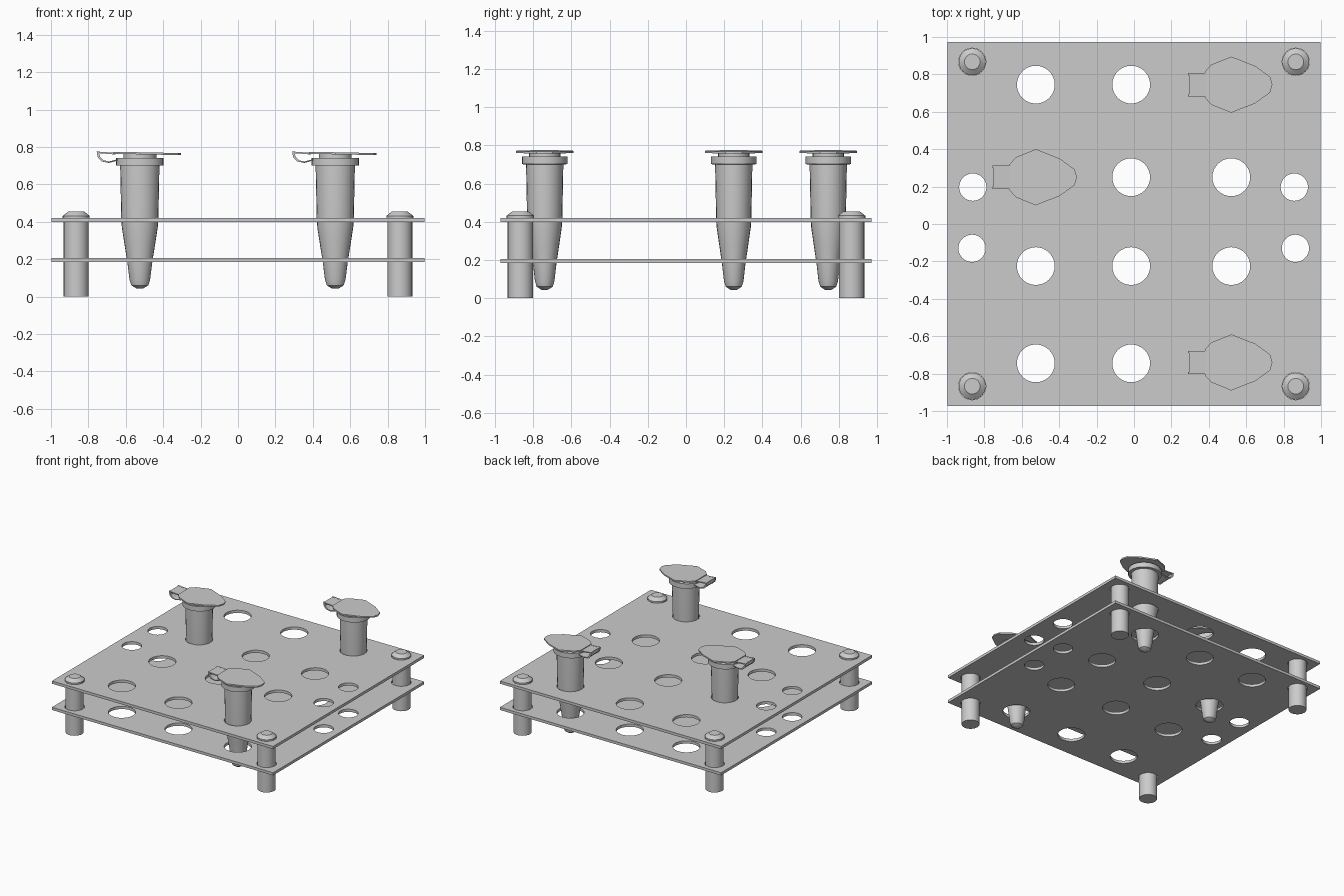
import bpy, bmesh, math

if "Cube" in bpy.data.objects:
    bpy.data.objects.remove(bpy.data.objects["Cube"])

COLS = (-0.525, -0.015, 0.52)
ROWS = (0.745, 0.25, -0.225, -0.745)
TUBES = ((0.52, 0.745), (-0.525, 0.25), (0.52, -0.74))
POSTS = [(x, y) for x in (-0.865, 0.865) for y in (-0.867, 0.867)]
SMALL = ((-0.862, 0.197), (0.857, 0.197), (-0.866, -0.13), (0.863, -0.13))


def add_object(name, bm, loc=(0, 0, 0), smooth=True):
    bmesh.ops.recalc_face_normals(bm, faces=bm.faces)
    me = bpy.data.meshes.new(name)
    bm.to_mesh(me)
    bm.free()
    ob = bpy.data.objects.new(name, me)
    ob.location = loc
    bpy.context.collection.objects.link(ob)
    if smooth:
        bpy.ops.object.select_all(action='DESELECT')
        ob.select_set(True)
        bpy.context.view_layer.objects.active = ob
        bpy.ops.object.shade_smooth_by_angle(angle=math.radians(35))
    return ob


def lathe(name, profile, sides, loc, squash=1.0):
    """Closed solid of revolution from (radius, z) points, capped at both ends."""
    bm = bmesh.new()
    rings = []
    for r, z in profile:
        rings.append([bm.verts.new((r * math.cos(2 * math.pi * i / sides),
                                    r * squash * math.sin(2 * math.pi * i / sides), z))
                      for i in range(sides)])
    for a, b in zip(rings, rings[1:]):
        for i in range(sides):
            j = (i + 1) % sides
            bm.faces.new((a[i], a[j], b[j], b[i]))
    bm.faces.new(rings[0])
    bm.faces.new(rings[-1])
    return add_object(name, bm, loc)


def prism(name, pts, place, offset, loc):
    """Outline placed in space by place(u, v), extruded by offset."""
    bm = bmesh.new()
    face = bm.faces.new([bm.verts.new(place(u, v)) for u, v in pts])
    new = bmesh.ops.extrude_face_region(bm, geom=[face], use_keep_orig=True)
    verts = [g for g in new['geom'] if isinstance(g, bmesh.types.BMVert)]
    bmesh.ops.translate(bm, verts=verts, vec=offset)
    return add_object(name, bm, loc, smooth=False)


def plate(name, z):
    """Perforated sheet: filled 2D curve with circular holes."""
    cu = bpy.data.curves.new(name + "_outline", 'CURVE')
    cu.dimensions = '2D'
    cu.fill_mode = 'BOTH'
    cu.extrude = 0.011

    def loop(pts):
        sp = cu.splines.new('POLY')
        sp.points.add(len(pts) - 1)
        for p, (x, y) in zip(sp.points, pts):
            p.co = (x, y, 0, 1)
        sp.use_cyclic_u = True

    loop([(-0.997, -0.972), (0.997, -0.972), (0.997, 0.972), (-0.997, 0.972)])
    holes = [(x, y, 0.101) for x in COLS for y in ROWS if (x, y) != (-0.525, 0.25)]
    holes += [(-0.525, 0.25, 0.101)]
    holes += [(x, y, 0.073) for x, y in list(SMALL) + POSTS]
    for cx, cy, r in holes:
        loop([(cx + r * math.cos(math.tau * i / 32), cy + r * math.sin(math.tau * i / 32))
              for i in range(32)])
    tmp = bpy.data.objects.new(name + "_curve", cu)
    bpy.context.collection.objects.link(tmp)
    dg = bpy.context.evaluated_depsgraph_get()
    me = bpy.data.meshes.new_from_object(tmp.evaluated_get(dg))
    bpy.data.objects.remove(tmp)
    bm = bmesh.new()
    bm.from_mesh(me)
    bpy.data.meshes.remove(me)
    bmesh.ops.remove_doubles(bm, verts=bm.verts, dist=1e-5)
    add_object(name, bm, (0, 0, z))


# Rack plates
plate("lower_plate", 0.195)
plate("upper_plate", 0.409)

# Corner posts with chamfered heads
for x, y in POSTS:
    lathe("corner_post", [(0.067, 0), (0.067, 0.415), (0.072, 0.42), (0.072, 0.432),
                          (0.042, 0.455)], 24, (x, y, 0))

# Tubes: body with collar, stopper, lid and hinge strap
body = [(0.018, 0.044), (0.045, 0.06), (0.055, 0.09), (0.066, 0.18), (0.082, 0.28),
        (0.096, 0.37), (0.099, 0.41), (0.105, 0.70), (0.128, 0.702), (0.128, 0.742)]
stopper = [(0.088, 0.735), (0.088, 0.764)]
half = [(-0.14, 0.07), (-0.107, 0.107), (0, 0.15), (0.128, 0.10), (0.208, 0.042)]
lid = half + [(0.22, 0)] + [(x, -y) for x, y in reversed(half)]
path = [(-0.13, 0.768), (-0.226, 0.775), (-0.22, 0.742), (-0.2, 0.722), (-0.165, 0.715),
        (-0.12, 0.727)]
inner = [(-0.12, 0.735), (-0.163, 0.723), (-0.194, 0.729), (-0.212, 0.746),
         (-0.217, 0.767), (-0.13, 0.76)]
for x, y in TUBES:
    at = (x, y, 0)
    lathe("tube_body", body, 24, at, 0.93)
    lathe("tube_stopper", stopper, 24, at, 0.93)
    prism("tube_lid", lid, lambda u, v: (u, v, 0.761 - 0.02 * u), (0, 0, 0.011), at)
    prism("hinge_strap", path + inner, lambda u, v: (u, -0.05, v), (0, 0.1, 0), at)
    # Raised rails along both strap edges
    for s in (-0.062, 0.05):
        prism("hinge_rail", [(u * 1.02, v + 0.001) for u, v in path] + inner,
              lambda u, v, s=s: (u, s, v), (0, 0.012, 0), at)
